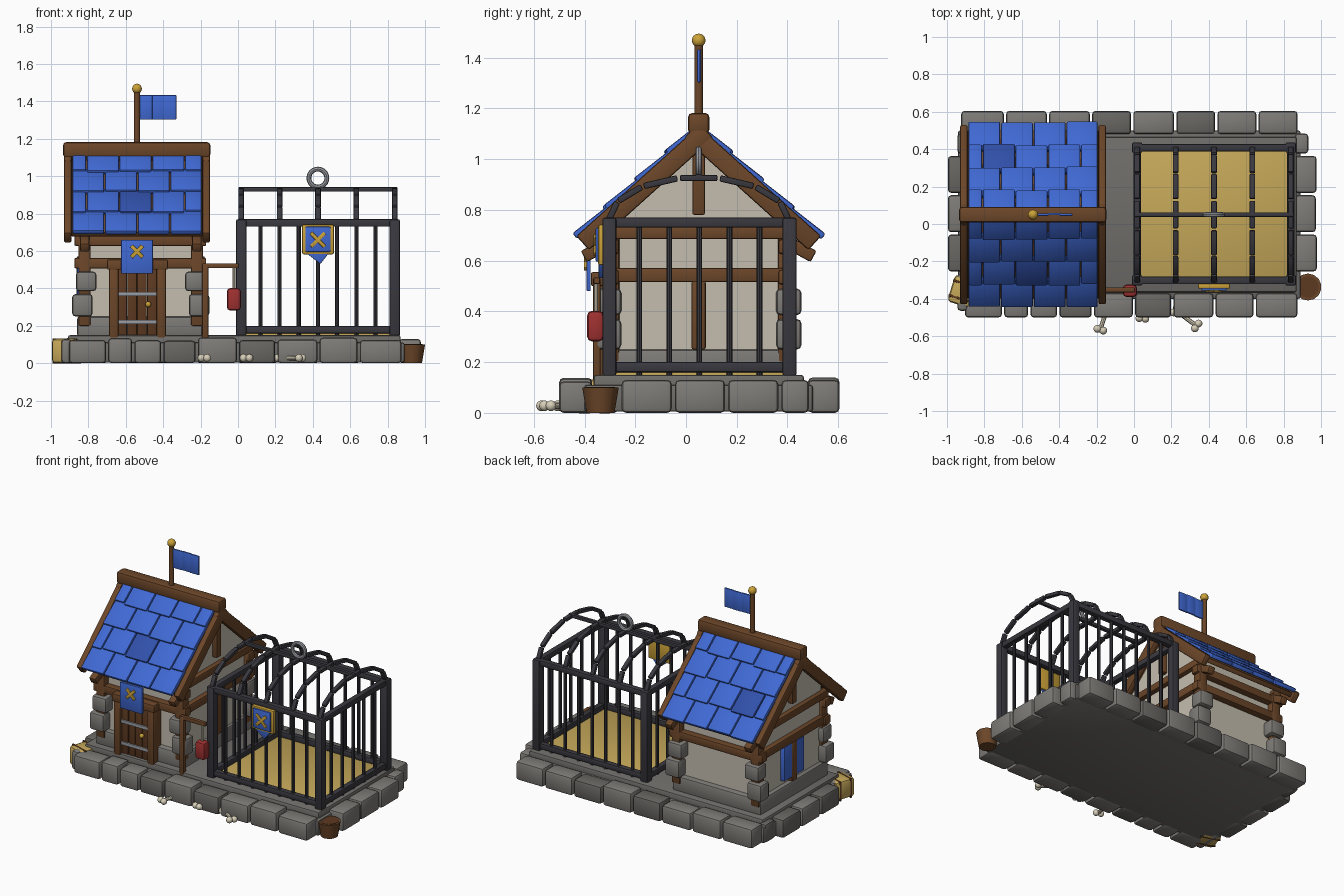
import bpy, bmesh, math, random
from mathutils import Vector, Matrix

if "Cube" in bpy.data.objects:
    bpy.data.objects.remove(bpy.data.objects["Cube"])

random.seed(4)
COL = dict(stone=(.21, .20, .185), stone_dark=(.14, .135, .125), base=(.16, .155, .145),
           wood=(.15, .062, .022), door=(.11, .042, .015), wall=(.56, .51, .43), iron=(.04, .04, .05),
           steel=(.32, .33, .36), blue=(.05, .14, .65), blue_dark=(.03, .08, .4),
           gold=(.6, .36, .04), straw=(.56, .39, .1), red=(.35, .03, .03), bone=(.68, .62, .48))
MATS = {}
for k, c in COL.items():
    MATS[k] = bpy.data.materials.new(k)
    MATS[k].diffuse_color = (*c, 1)


def finish(bm, name, mat, M, bevel=0, seg=2, smooth=True):
    if bevel:
        bmesh.ops.bevel(bm, geom=bm.edges[:], offset=bevel, segments=seg, profile=.5, affect='EDGES')
    bmesh.ops.recalc_face_normals(bm, faces=bm.faces[:])
    for e in bm.edges:
        e.smooth = len(e.link_faces) == 2 and e.calc_face_angle(0) < math.radians(40)
    for f in bm.faces:
        f.smooth = smooth
    me = bpy.data.meshes.new(name)
    bm.to_mesh(me)
    bm.free()
    me.materials.append(MATS[mat])
    ob = bpy.data.objects.new(name, me)
    ob.matrix_world = M
    bpy.context.collection.objects.link(ob)
    return ob


def box(name, c, s, mat, bevel=.008, rot=(0, 0, 0), seg=2):
    bm = bmesh.new()
    bmesh.ops.create_cube(bm, size=1)
    bmesh.ops.scale(bm, vec=s, verts=bm.verts)
    R = Matrix.Rotation(rot[2], 4, 'Z') @ Matrix.Rotation(rot[1], 4, 'Y') @ Matrix.Rotation(rot[0], 4, 'X')
    return finish(bm, name, mat, Matrix.Translation(c) @ R, bevel, seg)


def span(name, x, y, z, mat, bevel=.008):
    """Box from its extents on each axis."""
    return box(name, [(a + b) / 2 for a, b in (x, y, z)], [b - a for a, b in (x, y, z)], mat, bevel)


def rod(name, p, q, r, mat, n=8, r2=None):
    p, q = Vector(p), Vector(q)
    bm = bmesh.new()
    bmesh.ops.create_cone(bm, cap_ends=True, segments=n, radius1=r, radius2=r if r2 is None else r2,
                          depth=(q - p).length)
    M = Matrix.Translation((p + q) / 2) @ (q - p).to_track_quat('Z', 'Y').to_matrix().to_4x4()
    return finish(bm, name, mat, M)


def ball(name, c, r, mat):
    bm = bmesh.new()
    bmesh.ops.create_uvsphere(bm, u_segments=14, v_segments=8, radius=r)
    return finish(bm, name, mat, Matrix.Translation(c))


def stone(x, y, z, name='edge_stone'):
    span(name, x, y, z, random.choice(('stone', 'stone', 'stone_dark')), .018)


def cross(name, x, y, z, r):
    for a in (math.pi / 4, -math.pi / 4):
        box(name, (x, y, z), (2 * r, .014, .02), 'gold', .003, (0, a, 0))


# Foundation and its ring of stones
span('foundation_lower', (-.94, .89), (-.4, .5), (0.005, .11), 'base', .01)
span('foundation_upper', (-.91, .87), (-.365, .465), (.08, .15), 'base', .012)
front = (-.91, -.70, -.56, -.405, -.22, 0, .205, .43, .645, .88)
back = (-.93, -.69, -.46, -.23, -.01, .22, .44, .66, .88)
for xs, y0, y1 in ((front, -.5, -.37), (back, .48, .605)):
    for a, b in zip(xs, xs[1:]):
        d = random.uniform(-.012, .008)
        stone((a + .006, b - .006), (y0, y1), (0, .132 + d))
for a, b in zip((-.47, -.26, -.05, .16, .37), (-.26, -.05, .16, .37, .49)):
    if a > -.3:
        stone((.86, .985 - random.uniform(0, .015) - .05 * (a > .3)), (a + .006, b - .006), (0, .13))
    stone((-.995 + .05 * (a > .3 or a < -.3), -.89), (a + .006, b - .006), (0, .13))

# House plinth and gabled wall block
span('plinth', (-.86, -.19), (-.32, .42), (.14, .25), 'stone', .014)
bm = bmesh.new()
prof = [(-.28, .14), (.38, .14), (.38, .78), (.05, 1.09), (-.28, .78)]
f = bm.faces.new([bm.verts.new((-.83, y, z)) for y, z in prof])
ex = bmesh.ops.extrude_face_region(bm, geom=[f])
bmesh.ops.translate(bm, vec=(.62, 0, 0), verts=[v for v in ex['geom'] if isinstance(v, bmesh.types.BMVert)])
finish(bm, 'house_wall', 'wall', Matrix())

# Timber frame: corner posts, quoins and beams, front/back and left/right
for sy in (-1, 1):
    yw = .05 + sy * .345
    for sx in (-1, 1):
        xw = -.52 + sx * .3
        span('corner_post', (xw - .032, xw + .032), (yw - .032, yw + .032), (.2, .7), 'wood')
        for z0, z1, o in ((.25, .37, .012), (.385, .49, -.008)):
            xc, yc = xw + sx * o, yw + sy * .01
            stone((xc - .055, xc + .055), (yc - .05, yc + .05), (z0, z1), 'quoin')
        box('bracket', (xw, .05 + sy * .4, .645), (.05, .12, .05), 'wood', .008, (-sy * .5, 0, 0))
    for z in (.535, .655):
        span('long_beam', (-.875, -.17), (yw - .03, yw + .03), (z - .028, z + .028), 'wood')
for sx in (-1, 1):
    x = -.52 + sx * .315
    xx = (x - .028, x + .028)
    span('gable_mid_beam', xx, (-.32, .42), (.515, .572), 'wood')
    span('gable_tie_beam', xx, (-.32, .42), (.685, .735), 'wood')
    span('gable_post', xx, (.022, .078), (.25, .52), 'wood')
    span('king_post', xx, (.025, .075), (.78, 1.1), 'wood')

# Roof: deck, bargeboards, overlapping tiles, ridge beam
A = math.atan(.9)
for s in (-1, 1):
    d, n = Vector((0, s * math.cos(A), -math.sin(A))), Vector((0, s * math.sin(A), math.cos(A)))
    top = Vector((-.54, .05, 1.155))
    box('roof_deck', top + d * .33 - n * .052, (.7, .62, .03), 'wood', .004, (-s * A, 0, 0))
    for x in (-.91, -.17):
        c = top + d * .335 - n * .055
        box('bargeboard', (x, c.y, c.z), (.042, .66, .075), 'wood', .01, (-s * A, 0, 0))
    for r in range(4):
        c = top + d * (.088 + r * .163) - n * .02
        edges = [-.888 + .175 * i for i in range(5)] if r % 2 else \
            [-.888, -.81, -.635, -.46, -.285, -.192]
        edges[-1] = -.192
        for a, b in zip(edges, edges[1:]):
            j = random.uniform(-.006, .006)
            p = c + d * j
            box('roof_tile', ((a + b) / 2, p.y, p.z), (b - a - .005, .19, .028),
                'blue_dark' if random.random() < .15 else 'blue', .008, (-s * (A - .07), 0, 0))
span('ridge_beam', (-.935, -.148), (.008, .092), (1.1, 1.182), 'wood', .016)

# Flagpole and flag
rod('flagpole', (-.54, .05, 1.15), (-.54, .05, 1.46), .017, 'wood', 10)
ball('flagpole_knob', (-.54, .05, 1.468), .027, 'gold')
for i in range(3):
    box('flag', (-.492 + .064 * i, .05 + .003 * (i % 2), 1.368), (.068, .012, .13), 'blue', .003)

# Door with frame, straps, knob and small banner
for i in range(4):
    span('door_plank', (-.645 + i * .053, -.594 + i * .053), (-.345, -.29), (.14, .51), 'door', .006)
for x in (-.665, -.41):
    span('door_jamb', (x - .025, x + .025), (-.365, -.28), (.13, .52), 'wood')
span('door_lintel', (-.7, -.375), (-.375, -.28), (.5, .555), 'wood')
for z in (.22, .37):
    span('door_strap', (-.645, -.435), (-.356, -.34), (z - .011, z + .011), 'steel', .003)
ball('door_knob', (-.48, -.36, .315), .016, 'gold')
span('door_banner', (-.625, -.455), (-.392, -.376), (.48, .66), 'blue', .004)
cross('door_banner_cross', -.54, -.395, .597, .043)
span('side_banner', (-.86, -.825), (-.06, .16), (.28, .515), 'blue', .006)

# Lantern post
span('lantern_post', (-.192, -.158), (-.367, -.337), (.13, .53), 'wood', .005)
span('lantern_arm', (-.19, .005), (-.365, -.339), (.508, .534), 'wood', .005)
rod('lantern_cord', (-.022, -.355, .39), (-.022, -.355, .515), .008, 'bone')
box('lantern', (-.022, -.357, .342), (.075, .065, .12), 'red', .018)

# Cage: floor straw, corner posts, rails and bars
X0, X1, Y0, Y1 = .017, .838, -.302, .408
span('straw_floor', (.03, .83), (-.29, .4), (.14, .162), 'straw', .006)
for x in (X0, X1):
    for y in (Y0, Y1):
        span('cage_post', (x - .028, x + .028), (y - .028, y + .028), (.145, .77), 'iron', .01)
for z in (.18, .75):
    for y in (Y0, Y1):
        span('cage_rail', (X0, X1), (y - .02, y + .02), (z - .02, z + .02), 'iron')
    for x in (X0, X1):
        span('cage_rail', (x - .02, x + .02), (Y0, Y1), (z - .02, z + .02), 'iron')
for i in range(1, 8):
    x = X0 + (X1 - X0) * i / 8
    for y in (Y0, Y1):
        rod('cage_bar', (x, y, .15), (x, y, .75), .011, 'iron')
for i in range(1, 6):
    y = Y0 + (Y1 - Y0) * i / 6
    for x in (X0, X1):
        rod('cage_bar', (x, y, .15), (x, y, .75), .011, 'iron')

# Cage hoops made of short straight pieces, top rail, lifting ring
arc = [Vector((0, .05 + .355 * math.cos(t), .76 + .17 * math.sin(t)))
       for t in [math.pi * i / 7 for i in range(8)]]
for i in range(5):
    off = Vector((X0 + (X1 - X0) * i / 4, 0, 0))
    for p, q in zip(arc, arc[1:]):
        k = q - p
        box('hoop_piece', off + (p + q) / 2, (.03, k.length * .93, .025), 'iron', .006,
            (math.atan2(k.z, k.y), 0, 0))
span('cage_top_rail', (X0 - .015, X1 + .015), (.038, .062), (.918, .942), 'iron', .005)
bpy.ops.mesh.primitive_torus_add(location=(.427, .05, .99), rotation=(math.pi / 2, 0, 0), major_segments=24,
                                 minor_segments=8, major_radius=.048, minor_radius=.013)
ring = bpy.context.object
ring.name = 'lifting_ring'
ring.data.materials.append(MATS['steel'])
bpy.ops.object.shade_smooth_by_angle()

# Cage shield plaque
span('plaque_frame', (.343, .512), (-.346, -.318), (.582, .742), 'gold', .008)
span('plaque_field', (.36, .495), (-.356, -.325), (.596, .73), 'blue', .006)
box('plaque_tail', (.433, -.334, .59), (.085, .02, .085), 'blue', .004, (0, math.radians(38), 0))
cross('plaque_cross', .427, -.357, .66, .052)

# Bucket, hay bale, bones
rod('bucket', (.93, -.337, 0), (.93, -.337, .1), .055, 'wood', 14, .072)
rod('bucket_inside', (.93, -.337, .095), (.93, -.337, .102), .058, 'door', 14)
box('hay_bale', (-.915, -.36, .066), (.13, .15, .13), 'straw', .02, (0, 0, -.3))
for o in (-.04, .04):
    box('bale_tie', (-.915 + o * .3, -.36 + o, .066), (.136, .012, .135), 'door', .004, (0, 0, -.3))
for a, b in (((-.15, -.47), (-.18, -.565)), ((.055, -.42), (.045, -.505)), ((.22, -.46), (.335, -.545))):
    p, q = Vector((*a, .028)), Vector((*b, .028))
    side = (q - p).cross(Vector((0, 0, 1))).normalized() * .016
    rod('bone_shaft', p, q, .012, 'bone')
    for e in (p, q):
        for s in (-1, 1):
            ball('bone_end', e + side * s, .021, 'bone')

for m in bpy.data.materials:
    if m.users and not m.is_grease_pencil:
        m.use_nodes = True
        m.node_tree.nodes["Principled BSDF"].inputs["Base Color"].default_value = m.diffuse_color
